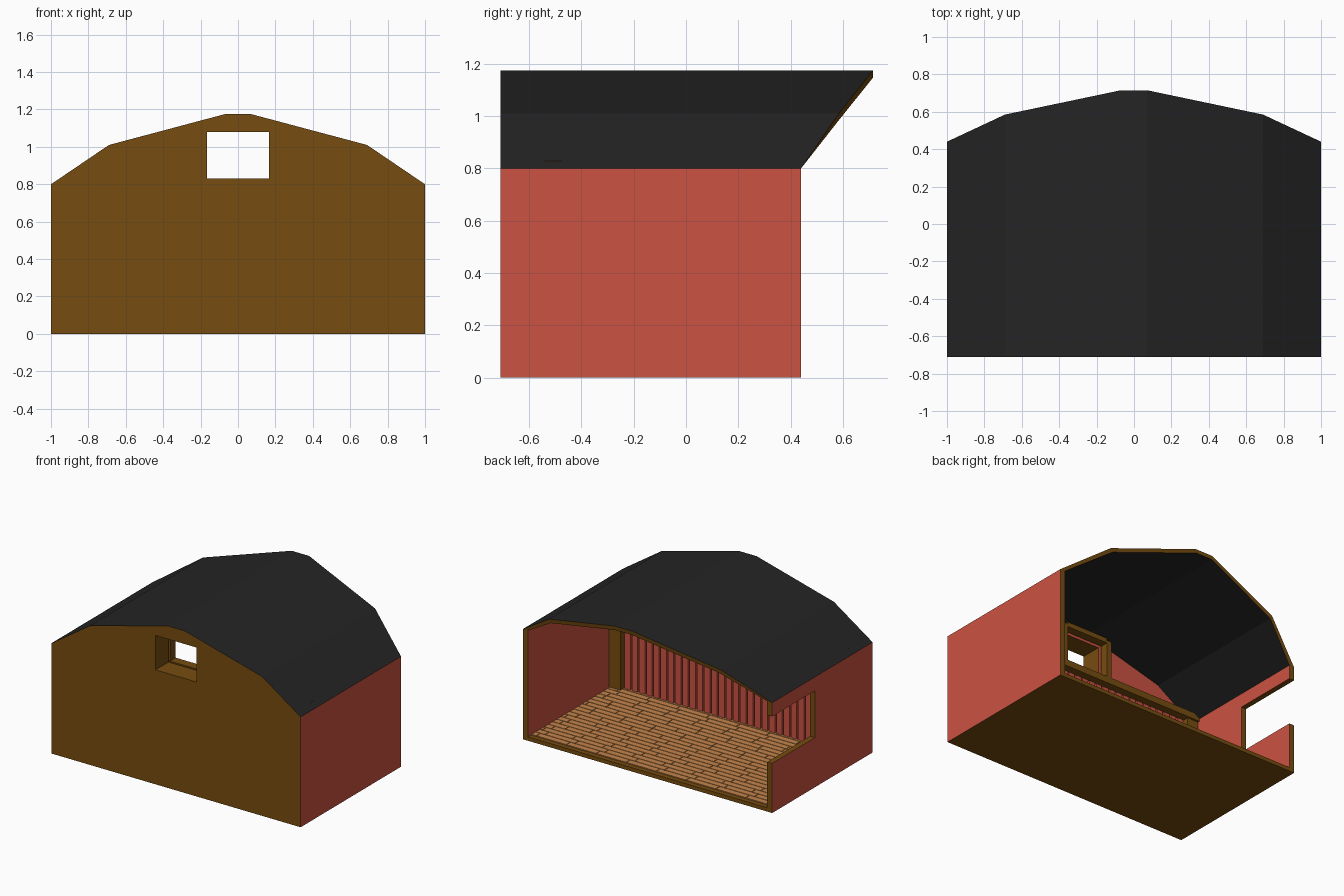
import bpy, bmesh, random
from mathutils import Vector

if "Cube" in bpy.data.objects:
    bpy.data.objects.remove(bpy.data.objects["Cube"])

random.seed(3)


def material(name, rgb):
    m = bpy.data.materials.new(name)
    m.diffuse_color = (*rgb, 1)
    m.use_nodes = True
    m.node_tree.nodes["Principled BSDF"].inputs["Base Color"].default_value = m.diffuse_color
    return m


BROWN = material("brown_timber", (0.18, 0.072, 0.005))
RED = material("red_paint", (0.60, 0.086, 0.054))
BLACK = material("dark_roofing", (0.018, 0.018, 0.018))
OAK = material("floor_wood", (0.55, 0.23, 0.07))


def finish(bm, name, mats, pick=None):
    bmesh.ops.recalc_face_normals(bm, faces=bm.faces)
    bm.normal_update()
    if pick:
        for f in bm.faces:
            f.material_index = pick(f)
    me = bpy.data.meshes.new(name)
    bm.to_mesh(me)
    bm.free()
    for m in mats:
        me.materials.append(m)
    ob = bpy.data.objects.new(name, me)
    bpy.context.collection.objects.link(ob)
    return ob


def add_box(bm, x0, x1, y0, y1, z0, z1):
    vs = bmesh.ops.create_cube(bm, size=1)["verts"]
    for v in vs:
        v.co = Vector((x1 if v.co.x > 0 else x0,
                       y1 if v.co.y > 0 else y0,
                       z1 if v.co.z > 0 else z0))


def boxes(name, mat, *dims):
    bm = bmesh.new()
    for d in dims:
        add_box(bm, *d)
    return finish(bm, name, [mat])


def prism(bottom, top):
    """Closed solid between two matching loops of points."""
    bm = bmesh.new()
    a = [bm.verts.new(p) for p in bottom]
    b = [bm.verts.new(p) for p in top]
    bm.faces.new(a)
    bm.faces.new(b)
    for i in range(len(a)):
        j = (i + 1) % len(a)
        bm.faces.new((a[i], a[j], b[j], b[i]))
    return bm


FRONT, BACK, IN, FLOOR = -0.71, 0.44, -0.56, 0.035

# Roof shell: (x, z, back edge y) for the outer and inner half profiles
outer = [(1, 0.8, BACK), (0.69, 1.01, 0.585), (0.07, 1.175, 0.715)]
inner = [(0.96, 0.8, BACK), (0.675, 0.985, 0.585), (0.065, 1.147, 0.715)]


def whole(half):
    return half + [(-x, z, y) for x, z, y in reversed(half)]


loop = whole(outer) + whole(inner)[::-1]
bm = prism([(x, FRONT, z) for x, z, y in loop], [(x, y, z) for x, z, y in loop])
finish(bm, "roof", [BLACK, BROWN], lambda f: int(abs(f.normal.y) > 0.3))

# Front gable wall with window opening, built as a half and mirrored
half = [(0, 0), (0.97, 0), (0.97, 0.8), (0.68, 0.995), (0.067, 1.16), (0, 1.16),
        (0, 1.08), (0.165, 1.08), (0.165, 0.83), (0, 0.83)]
bm = prism([(x, FRONT, z) for x, z in half], [(x, IN, z) for x, z in half])
seam = [f for f in bm.faces if all(abs(v.co.x) < 1e-5 for v in f.verts)]
bm_mats = lambda f: int(f.normal.y > 0.5)
bmesh.ops.recalc_face_normals(bm, faces=bm.faces)
bmesh.ops.delete(bm, geom=seam, context="FACES_ONLY")
bmesh.ops.mirror(bm, geom=bm.verts[:] + bm.edges[:] + bm.faces[:],
                 axis="X", merge_dist=1e-4)
finish(bm, "front_wall", [BROWN, RED], bm_mats)


# Side walls: red faces with brown edges, left one notched at the back
def side_wall(name, x0, x1, pts):
    bm = prism([(x0, y, z) for y, z in pts], [(x1, y, z) for y, z in pts])
    finish(bm, name, [BROWN, RED], lambda f: int(abs(f.normal.x) > 0.5))


side_wall("right_wall", 0.96, 1, [(FRONT, 0), (BACK, 0), (BACK, 0.8), (FRONT, 0.8)])
side_wall("left_wall", -1, -0.96,
          [(FRONT, 0), (BACK, 0), (BACK, 0.36), (-0.05, 0.36), (-0.05, 0.7),
           (BACK, 0.7), (BACK, 0.8), (FRONT, 0.8)])

# Floor slab and staggered floor boards
boxes("floor_slab", BROWN, (-0.96, 0.96, IN, BACK, 0, 0.028))
rows, gap = 20, 0.005
step = (BACK - 0.03 - IN) / rows
bm = bmesh.new()
for r in range(rows):
    y = IN + r * step
    x = -0.96
    end = x + random.uniform(0.08, 0.24)
    while x < 0.95:
        end = min(end, 0.96)
        add_box(bm, x, end - gap, y, y + step - gap, 0.02, FLOOR)
        x, end = end, end + 0.24
finish(bm, "floor_boards", [OAK])

# Vertical wall planks between the corner posts
count = 30
pitch = 1.74 / count
boxes("wall_planks", RED,
      *[(-0.87 + i * pitch + 0.006, -0.87 + (i + 1) * pitch - 0.006,
         IN, -0.53, FLOOR, 0.79) for i in range(count)])

# Corner posts, top beam and inner window frame
for side, s in (("right", 1), ("left", -1)):
    a, b = sorted((s * 0.87, s * 0.96))
    boxes(side + "_corner_post", BROWN, (a, b, IN, -0.49, 0.028, 0.79))
    a, b = sorted((s * 0.168, s * 0.205))
    boxes(side + "_window_jamb", BROWN, (a, b, -0.535, -0.475, 0.82, 1.1))
boxes("top_beam", BROWN, (-0.96, 0.96, -0.54, -0.475, 0.78, 0.828))
boxes("window_lintel", BROWN, (-0.168, 0.168, -0.535, -0.475, 1.08, 1.115))
